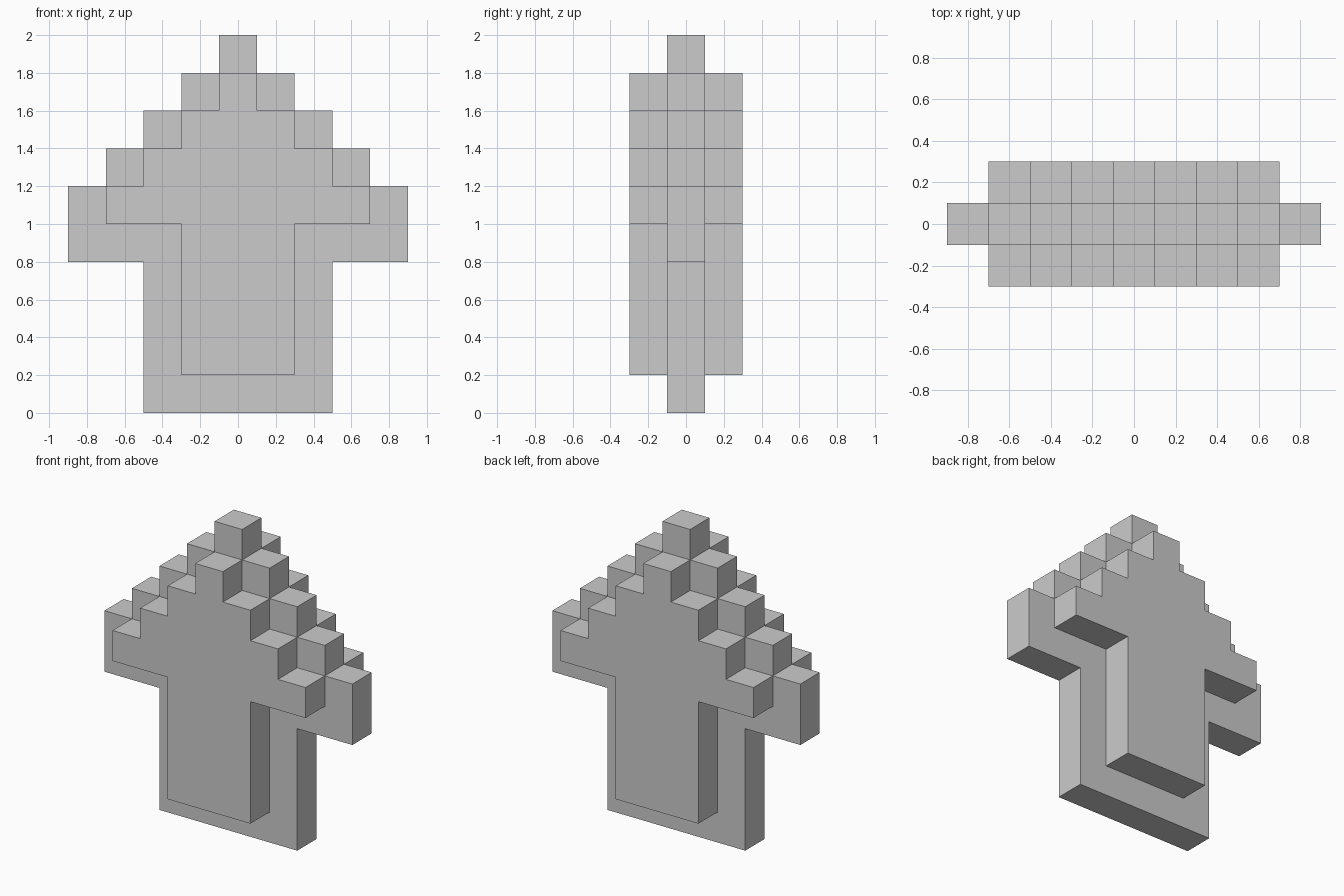
import bpy, bmesh
from mathutils import Vector

if "Cube" in bpy.data.objects:
    bpy.data.objects.remove(bpy.data.objects["Cube"])

S = 0.2  # block size
# blocks either side of the centre line, per row from the ground up (-1 = empty)
CORE = [2, 2, 2, 2, 4, 4, 3, 2, 1, 0]
SIDE = [-1, 1, 1, 1, 1, 3, 2, 1, 0, -1]

# Fill the three layers with blocks
cells = set()
for layer, rows in ((-1, SIDE), (0, CORE), (1, SIDE)):
    for k, n in enumerate(rows):
        cells |= {(i, layer, k) for i in range(-n, n + 1)}

# Skin only the exposed block sides
bm = bmesh.new()
for c in sorted(cells):
    centre = Vector((c[0], c[1], c[2] + 0.5)) * S
    for axis in range(3):
        for sign in (-1, 1):
            nb = list(c)
            nb[axis] += sign
            if tuple(nb) in cells:
                continue
            n, u = Vector(), Vector()
            n[axis] = sign
            u[(axis + 1) % 3] = 1
            v = n.cross(u)
            bm.faces.new([bm.verts.new(centre + (n + a * u + b * v) * S / 2)
                          for a, b in ((-1, -1), (1, -1), (1, 1), (-1, 1))])

# Weld and merge flat regions
bmesh.ops.remove_doubles(bm, verts=bm.verts[:], dist=0.001)
bmesh.ops.dissolve_limit(bm, angle_limit=0.01, verts=bm.verts[:], edges=bm.edges[:])

mesh = bpy.data.meshes.new("block_arrow")
bm.to_mesh(mesh)
bm.free()
bpy.context.collection.objects.link(bpy.data.objects.new("block_arrow", mesh))
